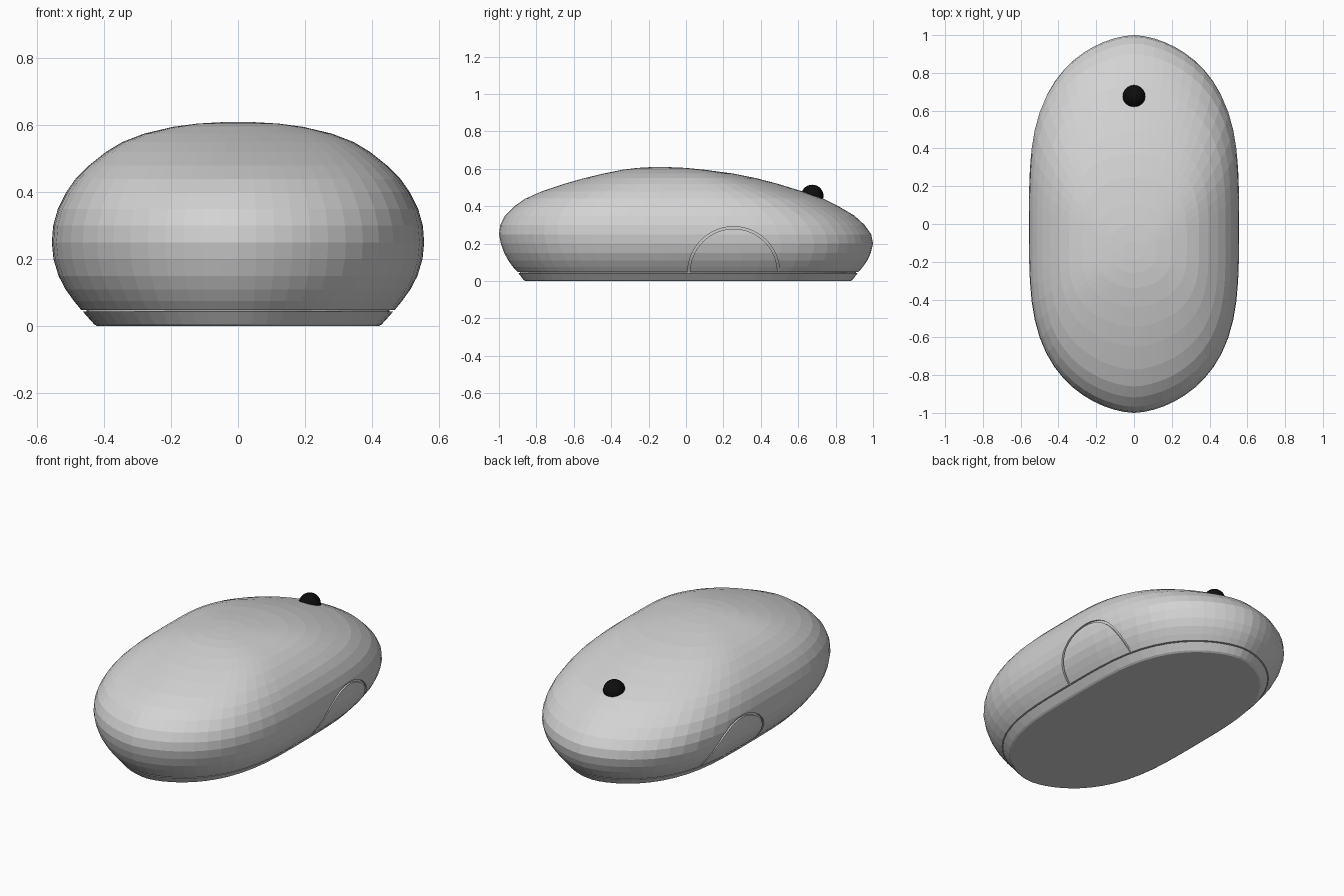
import bpy
import bmesh
import math

if "Cube" in bpy.data.objects:
    bpy.data.objects.remove(bpy.data.objects["Cube"], do_unlink=True)

SEGMENTS = 64
POWER_X, POWER_Y = 1.7, 3.5

# Slices: height, half width, front end, back end
SHELL = [
    (.048, .468, -.90, .922), (.075, .49, -.925, .945), (.11, .515, -.95, .97),
    (.15, .536, -.972, .988), (.20, .551, -.99, 1), (.25, .556, -1, .99),
    (.30, .552, -.993, .955), (.35, .538, -.968, .90), (.40, .513, -.918, .815),
    (.44, .485, -.86, .735), (.48, .445, -.77, .62), (.52, .395, -.65, .49),
    (.55, .345, -.545, .375), (.575, .28, -.44, .25), (.595, .195, -.34, .10),
    (.605, .12, -.26, 0), (.609, .05, -.19, -.09),
]
BASE = [
    (0, .42, -.86, .88), (.006, .43, -.868, .89), (.043, .463, -.897, .918),
    (.043, .452, -.887, .908), (.056, .452, -.887, .908),
]


def make_material(name, value):
    mat = bpy.data.materials.new(name)
    mat.use_nodes = True
    color = (value, value, value, 1)
    mat.diffuse_color = color
    shader = next(n for n in mat.node_tree.nodes if n.type == "BSDF_PRINCIPLED")
    shader.inputs["Base Color"].default_value = color
    return mat


def loft(name, rings, mat):
    """Join closed rings of points with quads and cap both ends."""
    bm = bmesh.new()
    loops = [[bm.verts.new(p) for p in ring] for ring in rings]
    count = len(loops[0])
    for low, high in zip(loops, loops[1:]):
        for i in range(count):
            j = (i + 1) % count
            bm.faces.new((low[i], low[j], high[j], high[i]))
    bm.faces.new(loops[0][::-1])
    bm.faces.new(loops[-1])
    bmesh.ops.recalc_face_normals(bm, faces=bm.faces)
    mesh = bpy.data.meshes.new(name)
    bm.to_mesh(mesh)
    bm.free()
    mesh.materials.append(mat)
    obj = bpy.data.objects.new(name, mesh)
    bpy.context.collection.objects.link(obj)
    return obj


def oval(z, width, front, back):
    """Rounded oblong outline, evenly spread by angle."""
    middle, half = (front + back) / 2, (back - front) / 2
    points = []
    for i in range(SEGMENTS):
        angle = math.tau * i / SEGMENTS
        c, s = math.cos(angle), math.sin(angle)
        low, high = 0.5, 2.0
        for _ in range(30):
            k = (low + high) / 2
            if abs(k * c) ** POWER_X + abs(k * s) ** POWER_Y > 1:
                high = k
            else:
                low = k
        points.append((width * low * c, middle + half * low * s, z))
    return points


def shell_x(y, z):
    """Half width of the shell at a given depth and height."""
    z = max(z, SHELL[0][0])
    for a, b in zip(SHELL, SHELL[1:]):
        if z <= b[0]:
            t = (z - a[0]) / (b[0] - a[0])
            width, front, back = (p + (q - p) * t for p, q in zip(a[1:], b[1:]))
            n = abs(2 * y - front - back) / (back - front)
            return width * (1 - n ** POWER_Y) ** (1 / POWER_X)
    return 0


shell_grey = make_material("light grey", 0.65)
black = make_material("black", 0.004)

# Shell and base plate with a narrow seam between them
shell = loft("shell", [oval(*s) for s in SHELL], shell_grey)
loft("base_plate", [oval(*s) for s in BASE], shell_grey)


# Arched groove around each side button
def groove_cutter(side):
    center_y, center_z, radius, half, depth = .255, .045, .24, .006, .01
    path = [(center_y + radius, center_z - .02, 1, 0)]
    steps = 40
    for i in range(steps + 1):
        a = math.pi * i / steps
        c, s = math.cos(a), math.sin(a)
        path.append((center_y + radius * c, center_z + radius * s, c, s))
    path.append((center_y - radius, center_z - .02, -1, 0))
    rings = []
    for y, z, c, s in path:
        x = shell_x(y, z)
        rings.append([(side * (x + dx), y + r * c, z + r * s)
                      for dx, r in ((-depth, -half), (depth, -half),
                                    (depth, half), (-depth, half))])
    cutter = loft("groove_cutter", rings, shell_grey)
    cutter.hide_render = True
    return cutter


cutters = [groove_cutter(side) for side in (-1, 1)]
for cutter in cutters:
    mod = shell.modifiers.new("groove", "BOOLEAN")
    mod.operation = "DIFFERENCE"
    mod.solver = "EXACT"
    mod.object = cutter
graph = bpy.context.evaluated_depsgraph_get()
carved = bpy.data.meshes.new_from_object(shell.evaluated_get(graph))
shell.modifiers.clear()
shell.data = carved
for cutter in cutters:
    bpy.data.objects.remove(cutter, do_unlink=True)

# Scroll ball set into the top
bpy.ops.mesh.primitive_uv_sphere_add(segments=32, ring_count=16, radius=.06,
                                     location=(0, .675, .455))
ball = bpy.context.object
ball.name = "scroll_ball"
ball.data.materials.append(black)
